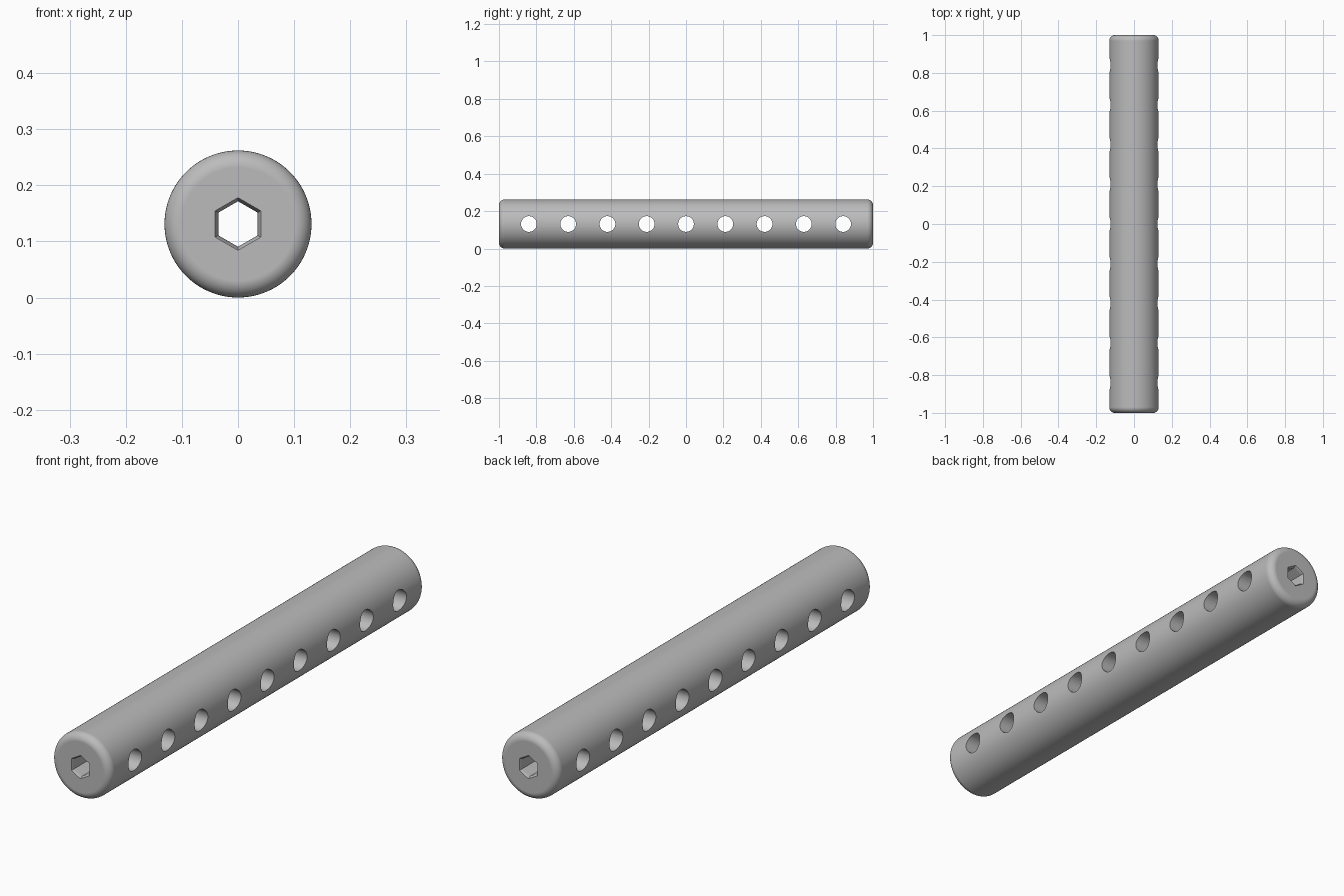
import bpy
import bmesh
from math import pi, radians
from mathutils import Matrix

cube = bpy.data.objects.get("Cube")
if cube:
    bpy.data.objects.remove(cube, do_unlink=True)

RADIUS = 0.131
LENGTH = 2.0
FILLET = 0.03
HEX_R = 0.0405
HEX_RIM = 0.047
CHAMFER = 0.01
HOLE_R = 0.042
PITCH = 0.21

grey = bpy.data.materials.new("satin grey")
grey.use_nodes = True
colour = (0.5, 0.5, 0.5, 1)
grey.diffuse_color = colour
grey.node_tree.nodes["Principled BSDF"].inputs["Base Color"].default_value = colour

ALONG_Y = Matrix.Rotation(pi / 2, 4, 'X')
ALONG_X = Matrix.Rotation(pi / 2, 4, 'Y')


def make_object(name, bm):
    mesh = bpy.data.meshes.new(name)
    bm.to_mesh(mesh)
    bm.free()
    mesh.materials.append(grey)
    obj = bpy.data.objects.new(name, mesh)
    bpy.context.collection.objects.link(obj)
    return obj


def add_prism(bm, sides, r1, r2, depth, matrix):
    return bmesh.ops.create_cone(bm, cap_ends=True, segments=sides, radius1=r1,
                                 radius2=r2, depth=depth, matrix=matrix)["verts"]


def cut(target, bm, name):
    cutter = make_object(name, bm)
    cutter.hide_render = True
    mod = target.modifiers.new(name, 'BOOLEAN')
    mod.operation = 'DIFFERENCE'
    mod.solver = 'EXACT'
    mod.object = cutter
    return cutter


# Rod with rounded ends
bm = bmesh.new()
add_prism(bm, 128, RADIUS, RADIUS, LENGTH, Matrix.Translation((0, 0, RADIUS)) @ ALONG_Y)
rims = [e for e in bm.edges if abs(e.verts[0].co.y - e.verts[1].co.y) < 0.01]
bmesh.ops.bevel(bm, geom=rims, offset=FILLET, segments=8, profile=0.5, affect='EDGES')
rod = make_object("drilled_rod", bm)

# Hexagonal bore, flared at both mouths
bm = bmesh.new()
add_prism(bm, 6, HEX_R, HEX_R, LENGTH - 2 * CHAMFER, Matrix.Translation((0, 0, RADIUS)) @ ALONG_Y)
flare = HEX_RIM - HEX_R
for side in (-1, 1):
    cap = [f for f in bm.faces if f.normal.y * side > 0.9]
    mouth = bmesh.ops.extrude_face_region(bm, geom=cap)["geom"]
    bmesh.ops.delete(bm, geom=cap, context='FACES')
    scale = (HEX_R + 2 * flare) / HEX_R
    for v in mouth:
        if isinstance(v, bmesh.types.BMVert):
            v.co.x *= scale
            v.co.z = RADIUS + (v.co.z - RADIUS) * scale
            v.co.y += side * 2 * CHAMFER
    bm.normal_update()
bmesh.ops.recalc_face_normals(bm, faces=bm.faces)
cutters = [cut(rod, bm, "hex_bore_cutter")]

# Row of round cross holes
bm = bmesh.new()
for i in range(-4, 5):
    add_prism(bm, 48, HOLE_R, HOLE_R, 4 * RADIUS,
              Matrix.Translation((0, i * PITCH, RADIUS)) @ ALONG_X)
cutters.append(cut(rod, bm, "cross_hole_cutter"))

# Bake the cuts and remove the cutters
graph = bpy.context.evaluated_depsgraph_get()
rod.data = bpy.data.meshes.new_from_object(rod.evaluated_get(graph))
rod.modifiers.clear()
rod.data.name = "drilled_rod"
for cutter in cutters:
    bpy.data.objects.remove(cutter, do_unlink=True)

# Smooth shading with crisp hole edges and flat end faces
bpy.ops.object.select_all(action='DESELECT')
rod.select_set(True)
bpy.context.view_layer.objects.active = rod
bpy.ops.object.shade_smooth_by_angle(angle=radians(30))
weighted = rod.modifiers.new("flat end normals", 'WEIGHTED_NORMAL')
weighted.keep_sharp = True
